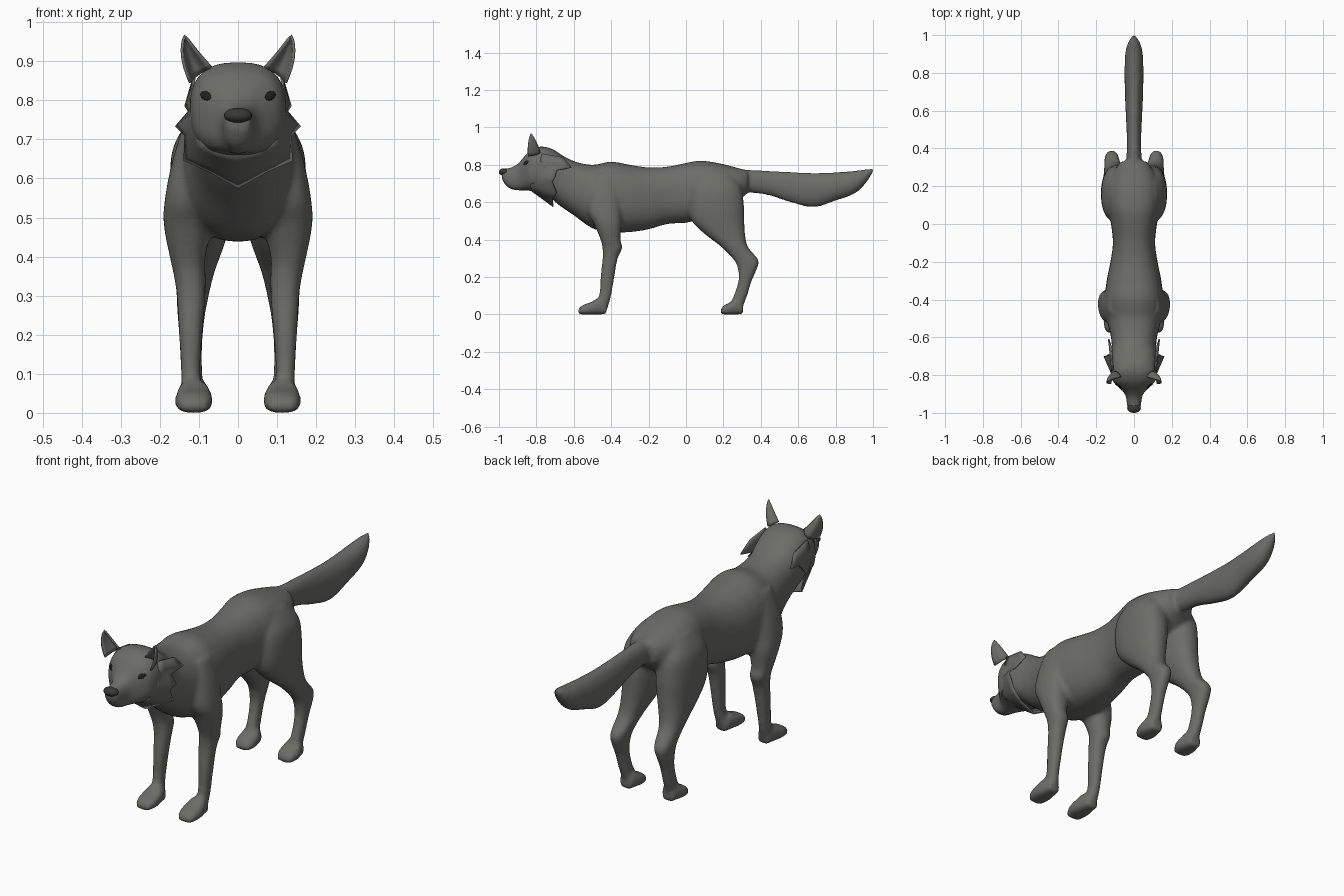
import bpy
import bmesh
import math
from mathutils import Vector, Quaternion

cube = bpy.data.objects.get("Cube")
if cube:
    bpy.data.objects.remove(cube, do_unlink=True)


def material(name, rgb):
    mat = bpy.data.materials.new(name)
    mat.use_nodes = True
    colour = (*rgb, 1.0)
    mat.diffuse_color = colour
    bsdf = next(n for n in mat.node_tree.nodes if n.type == 'BSDF_PRINCIPLED')
    bsdf.inputs["Base Color"].default_value = colour
    bsdf.inputs["Roughness"].default_value = 0.8
    return mat


FUR = material("grey fur", (0.15, 0.152, 0.135))
NOSE = material("dark nose", (0.04, 0.04, 0.037))
EYE = material("black eye", (0.015, 0.015, 0.013))


def finish(bm, name, mat):
    bmesh.ops.recalc_face_normals(bm, faces=bm.faces)
    for face in bm.faces:
        face.smooth = True
    mesh = bpy.data.meshes.new(name)
    bm.to_mesh(mesh)
    bm.free()
    mesh.materials.append(mat)
    obj = bpy.data.objects.new(name, mesh)
    bpy.context.collection.objects.link(obj)
    return obj


def smooth_path(points, steps=5):
    """Catmull-Rom interpolation through the stations."""
    pts = [Vector(p) for p in points]
    pts = [pts[0]] + pts + [pts[-1]]
    out = []
    for a, b, c, d in zip(pts, pts[1:], pts[2:], pts[3:]):
        for i in range(steps):
            t = i / steps
            out.append(0.5 * (2 * b + (c - a) * t + (2 * a - 5 * b + 4 * c - d) * t * t
                              + (3 * b - a - 3 * c + d) * t ** 3))
    return out + [pts[-1]]


def loft(bm, stations, axis, power=2.3, side=1, count=28):
    """Each station is: position, low edge, high edge, half width, x centre."""
    def rounded(v):
        return math.copysign(abs(v) ** (2 / power), v)
    rings = []
    for pos, low, high, width, centre in smooth_path(stations):
        ring = []
        for i in range(count):
            a = math.tau * i / count
            x = side * centre + width * rounded(math.cos(a))
            v = (low + high) / 2 + (high - low) / 2 * rounded(math.sin(a))
            ring.append(bm.verts.new((x, pos, v) if axis == 'Y' else (x, v, pos)))
        rings.append(ring)
    for r, s in zip(rings, rings[1:]):
        for i in range(count):
            j = (i + 1) % count
            bm.faces.new((r[i], r[j], s[j], s[i]))
    bm.faces.new(rings[0])
    bm.faces.new(rings[-1])


def centred(rows):
    return [(*row, 0) for row in rows]


torso = centred([
    (-0.74, 0.64, 0.875, 0.11), (-0.68, 0.585, 0.86, 0.116), (-0.6, 0.53, 0.82, 0.122),
    (-0.5, 0.46, 0.80, 0.145), (-0.4, 0.44, 0.817, 0.155), (-0.3, 0.44, 0.80, 0.145),
    (-0.2, 0.455, 0.786, 0.125), (-0.1, 0.483, 0.79, 0.112), (0, 0.49, 0.81, 0.122),
    (0.08, 0.51, 0.822, 0.135), (0.18, 0.55, 0.808, 0.135), (0.27, 0.6, 0.785, 0.11),
    (0.33, 0.65, 0.77, 0.07)])
head = centred([
    (-0.985, 0.725, 0.775, 0.03), (-0.96, 0.685, 0.78, 0.037), (-0.92, 0.665, 0.792, 0.042),
    (-0.89, 0.663, 0.815, 0.055), (-0.86, 0.663, 0.85, 0.088), (-0.83, 0.66, 0.878, 0.114),
    (-0.78, 0.65, 0.898, 0.124), (-0.72, 0.62, 0.887, 0.122), (-0.66, 0.58, 0.85, 0.116)])
tail = centred([
    (0.26, 0.66, 0.775, 0.05), (0.36, 0.65, 0.772, 0.04), (0.45, 0.635, 0.768, 0.038),
    (0.55, 0.602, 0.762, 0.042), (0.68, 0.573, 0.757, 0.048), (0.8, 0.608, 0.76, 0.05),
    (0.9, 0.645, 0.768, 0.047), (0.96, 0.7, 0.776, 0.032), (1.0, 0.76, 0.782, 0.008)])
front_leg = [
    (0.75, -0.49, -0.37, 0.04, 0.095), (0.65, -0.52, -0.35, 0.055, 0.112),
    (0.55, -0.525, -0.345, 0.066, 0.121), (0.48, -0.49, -0.345, 0.062, 0.128),
    (0.4, -0.457, -0.35, 0.046, 0.129), (0.355, -0.447, -0.34, 0.041, 0.124),
    (0.3, -0.446, -0.365, 0.037, 0.12), (0.2, -0.457, -0.383, 0.03, 0.121),
    (0.1, -0.465, -0.4, 0.025, 0.121), (0.03, -0.5, -0.42, 0.032, 0.114)]
hind_leg = [
    (0.76, 0.06, 0.24, 0.05, 0.07), (0.68, 0.02, 0.295, 0.078, 0.088),
    (0.58, 0.01, 0.31, 0.085, 0.09), (0.5, 0.03, 0.312, 0.078, 0.093),
    (0.43, 0.1, 0.316, 0.065, 0.1), (0.36, 0.19, 0.332, 0.05, 0.11),
    (0.29, 0.257, 0.388, 0.04, 0.117), (0.24, 0.278, 0.378, 0.034, 0.12),
    (0.18, 0.28, 0.352, 0.029, 0.12), (0.1, 0.255, 0.327, 0.027, 0.118),
    (0.03, 0.22, 0.3, 0.032, 0.114)]
paw = [(0, 0, 0.028, 0.03), (0.025, 0, 0.05, 0.044), (0.07, 0, 0.066, 0.048),
       (0.11, 0, 0.085, 0.04), (0.15, 0, 0.06, 0.03)]

# Body: torso, head, tail and legs fused into one skin
bm = bmesh.new()
loft(bm, torso, 'Y')
loft(bm, head, 'Y', power=2.6)
loft(bm, tail, 'Y', power=2)
for side in (1, -1):
    loft(bm, front_leg, 'Z', side=side)
    loft(bm, hind_leg, 'Z', side=side)
    for toe_y, length in ((-0.577, 1), (0.185, 0.8)):
        loft(bm, [(toe_y + y * length, lo, hi, w, 0.113) for y, lo, hi, w in paw],
             'Y', power=2.8, side=side)
body = finish(bm, "body", FUR)
remesh = body.modifiers.new("Skin", 'REMESH')
remesh.mode = 'VOXEL'
remesh.voxel_size = 0.01
remesh.use_smooth_shade = True
relax = body.modifiers.new("Relax", 'SMOOTH')
relax.factor = 0.5
relax.iterations = 6


def sheet(name, rows, thickness):
    """Thin mirrored shell through a grid of points."""
    bm = bmesh.new()
    grid = [[bm.verts.new(p) for p in row] for row in rows]
    for r, s in zip(grid, grid[1:]):
        for i in range(len(r) - 1):
            bm.faces.new((r[i], r[i + 1], s[i + 1], s[i]))
    bmesh.ops.remove_doubles(bm, verts=bm.verts, dist=0.0005)
    obj = finish(bm, name, FUR)
    obj.modifiers.new("Mirror", 'MIRROR').use_clip = True
    solid = obj.modifiers.new("Thickness", 'SOLIDIFY')
    solid.thickness = thickness
    solid.offset = 0
    return obj


def bezier(a, b, c, t):
    return a * (1 - t) ** 2 + b * 2 * t * (1 - t) + c * t * t


# Ears: cupped shells that open forward
tip = Vector((0.136, -0.83, 0.967))
inner = Vector((0.068, -0.81, 0.885)), Vector((0.098, -0.82, 0.915))
outer = Vector((0.122, -0.845, 0.845)), Vector((0.156, -0.85, 0.92))
back = Vector((0.115, -0.74, 0.86)), Vector((0.14, -0.76, 0.925))
ear_rows = []
for k in range(9):
    a, b, c = (bezier(p[0], p[1], tip, k / 8) for p in (inner, back, outer))
    ear_rows.append([bezier(a, b, c, i / 10) for i in range(11)])
sheet("ears", ear_rows, 0.007)

# Cheek ruff: flared fur collar ending in tufts
root = [(0.112, -0.77, 0.86), (0.116, -0.78, 0.82), (0.116, -0.79, 0.79), (0.11, -0.81, 0.76),
        (0.105, -0.82, 0.73), (0.09, -0.83, 0.69), (0.05, -0.83, 0.67), (0, -0.83, 0.665)]
rim = [(0.118, -0.66, 0.84), (0.134, -0.61, 0.785), (0.124, -0.69, 0.77), (0.158, -0.7, 0.733),
       (0.134, -0.715, 0.71), (0.137, -0.69, 0.647), (0.075, -0.715, 0.62), (0, -0.71, 0.578)]
ruff_rows = [[Vector(a).lerp(Vector(b), k / 4) for a, b in zip(root, rim)] for k in range(5)]
sheet("cheek_ruff", ruff_rows, 0.007)


def ellipsoid(name, mat, location, scale, rotation=Quaternion()):
    bm = bmesh.new()
    bmesh.ops.create_uvsphere(bm, u_segments=24, v_segments=14, radius=1)
    obj = finish(bm, name, mat)
    obj.rotation_mode = 'QUATERNION'
    obj.location, obj.scale, obj.rotation_quaternion = location, scale, rotation


# Nose pad
ellipsoid("nose", NOSE, (0, -0.974, 0.761), (0.036, 0.026, 0.02))

# Eyes: slanted almonds seated on the face
bpy.context.view_layer.update()
skin = body.evaluated_get(bpy.context.evaluated_depsgraph_get())
for side, label in ((1, "left_eye"), (-1, "right_eye")):
    hit, spot, normal, _ = skin.ray_cast(Vector((side * 0.083, -2, 0.812)), Vector((0, 1, 0)))
    if not hit:
        spot, normal = Vector((side * 0.083, -0.855, 0.812)), Vector((side * 0.5, -1, 0.2))
    turn = normal.to_track_quat('Z', 'Y') @ Quaternion((0, 0, 1), side * 0.4)
    ellipsoid(label, EYE, spot, (0.019, 0.011, 0.004), turn)
